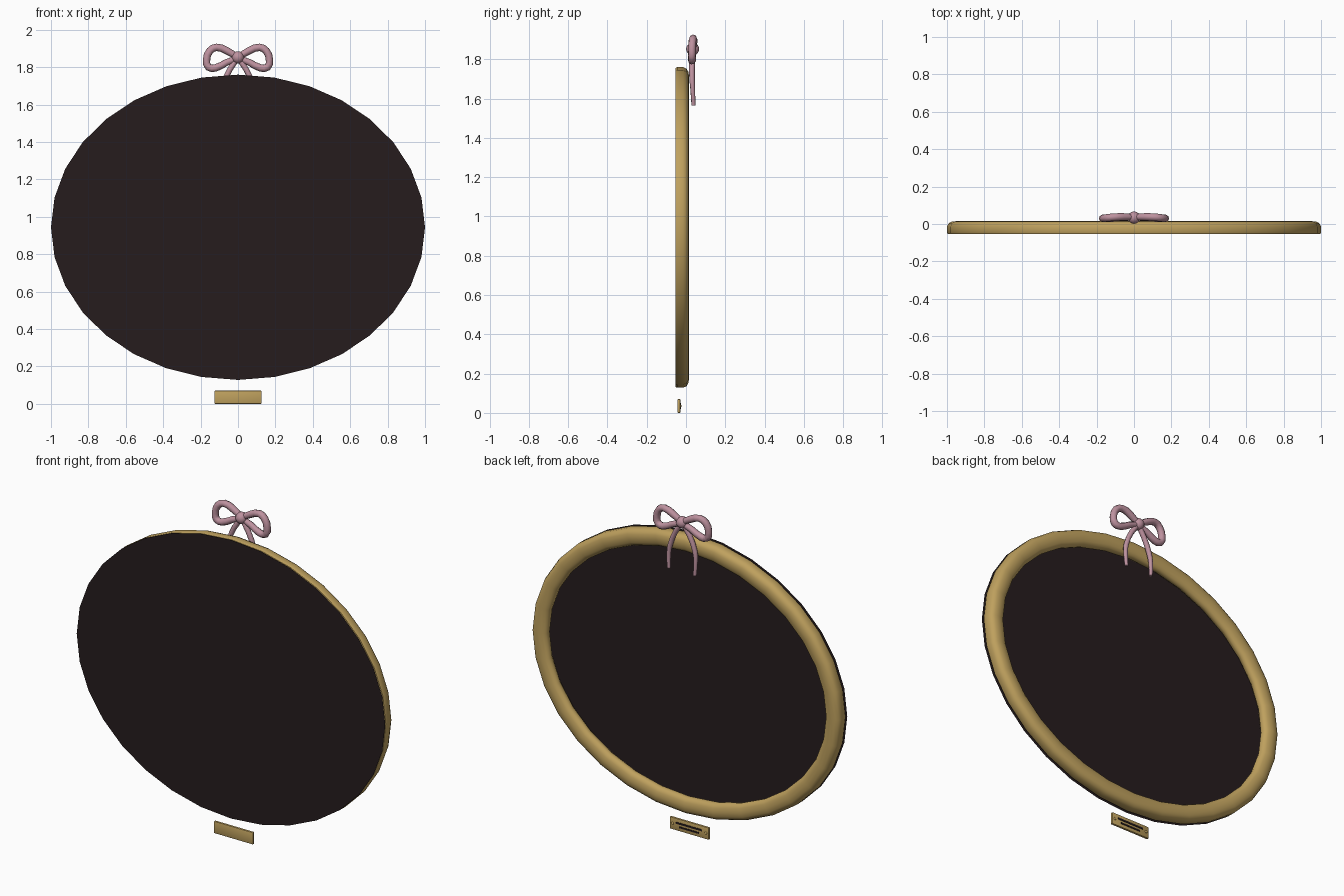
import bpy, bmesh, math
from mathutils import Matrix

if "Cube" in bpy.data.objects:
    bpy.data.objects.remove(bpy.data.objects["Cube"])

CZ = 0.944           # centre height of the oval
A, B = 1.0, 0.816    # oval half width and half height
N = 32


def material(name, rgb):
    m = bpy.data.materials.new(name)
    m.diffuse_color = (*rgb, 1)
    m.use_nodes = True
    m.node_tree.nodes["Principled BSDF"].inputs["Base Color"].default_value = m.diffuse_color
    return m


GOLD = material("antique gold", (0.52, 0.355, 0.112))
DARK = material("dark brown", (0.019, 0.0113, 0.0122))
PINK = material("dusty pink", (0.51, 0.285, 0.345))


def smooth(ob, angle):
    bpy.ops.object.select_all(action='DESELECT')
    bpy.context.view_layer.objects.active = ob
    ob.select_set(True)
    bpy.ops.object.shade_smooth_by_angle(angle=math.radians(angle))


def finish(name, bm, mat, angle=40, recalc=True):
    if recalc:
        bmesh.ops.recalc_face_normals(bm, faces=bm.faces)
    me = bpy.data.meshes.new(name)
    bm.to_mesh(me)
    bm.free()
    me.materials.append(mat)
    ob = bpy.data.objects.new(name, me)
    bpy.context.collection.objects.link(ob)
    smooth(ob, angle)
    return ob


def oval_ring(bm, inset, y):
    return [bm.verts.new(((A - inset) * math.sin(t), y, CZ + (B - inset) * math.cos(t)))
            for t in (2 * math.pi * i / N for i in range(N))]


# Rounded oval moulding, swept from an (inset, y) profile
profile = [(0.004, -0.054), (0, -0.045), (0, -0.015), (0.008, 0.003), (0.026, 0.013),
           (0.05, 0.015), (0.075, 0.011), (0.09, 0.002), (0.098, -0.012),
           (0.095, -0.03), (0.083, -0.046), (0.065, -0.054)]
bm = bmesh.new()
rings = [oval_ring(bm, w, y) for w, y in profile]
for k in range(len(rings)):
    r0, r1 = rings[k], rings[(k + 1) % len(rings)]
    for i in range(N):
        j = (i + 1) % N
        bm.faces.new((r0[i], r0[j], r1[j], r1[i]))
finish("oval_frame", bm, GOLD)

# Dark oval panel: a single sheet just clear of the frame
bm = bmesh.new()
face = bm.faces.new(oval_ring(bm, 0, -0.065))
face.normal_update()
if face.normal.y > 0:
    face.normal_flip()
finish("oval_panel", bm, DARK, recalc=False)


# Ribbon bow tubes; each point is (x, y, z, thickness)
def tube(name, pts, depth):
    cu = bpy.data.curves.new(name, 'CURVE')
    cu.dimensions = '3D'
    cu.bevel_depth = depth
    cu.bevel_resolution = 2
    cu.resolution_u = 2
    cu.use_fill_caps = True
    sp = cu.splines.new('BEZIER')
    sp.bezier_points.add(len(pts) - 1)
    for p, (x, y, z, r) in zip(sp.bezier_points, pts):
        p.co = (x, y, z)
        p.radius = r
        p.handle_left_type = p.handle_right_type = 'AUTO'
    cu.materials.append(PINK)
    ob = bpy.data.objects.new(name, cu)
    bpy.context.collection.objects.link(ob)
    bpy.ops.object.select_all(action='DESELECT')
    bpy.context.view_layer.objects.active = ob
    ob.select_set(True)
    bpy.ops.object.convert(target='MESH')
    smooth(bpy.context.object, 50)


loop = [(0, .036, 1.852, .8), (.06, .038, 1.888, 1), (.115, .036, 1.906, 1),
        (.15, .032, 1.888, 1), (.168, .03, 1.84, 1), (.158, .03, 1.80, 1),
        (.12, .031, 1.796, 1), (.06, .034, 1.826, .9), (0, .036, 1.848, .8)]
tail = [(0, .035, 1.85, 1.1), (.045, .031, 1.785, 1.1), (.08, .031, 1.70, 1.05),
        (.087, .034, 1.65, .9), (.084, .038, 1.565, .75)]
for side, s in (("left", -1), ("right", 1)):
    tube(side + "_bow_loop", [(s * x, y, z, r) for x, y, z, r in loop], 0.02)
    tube(side + "_bow_tail", [(s * x, y, z, r) for x, y, z, r in tail], 0.0135)

# Knot of the bow
bm = bmesh.new()
bmesh.ops.create_uvsphere(bm, u_segments=16, v_segments=10, radius=0.033,
                          matrix=Matrix.Translation((0, 0.034, 1.852)))
finish("bow_knot", bm, PINK, 60)


# Small plaque below the frame
def box(name, cx, cy, cz, sx, sy, sz, mat, bevel=0):
    bm = bmesh.new()
    bmesh.ops.create_cube(bm, size=1, matrix=Matrix.Translation((cx, cy, cz))
                          @ Matrix.Diagonal((sx, sy, sz, 1)))
    if bevel:
        bmesh.ops.bevel(bm, geom=bm.edges[:], offset=bevel, segments=2,
                        profile=0.5, affect='EDGES')
    finish(name, bm, mat)


box("plaque", 0, -0.036, 0.035, 0.252, 0.014, 0.07, GOLD, 0.003)
box("plaque_upper_line", 0, -0.028, 0.045, 0.17, 0.004, 0.010, DARK)
box("plaque_lower_line", 0, -0.028, 0.024, 0.13, 0.004, 0.009, DARK)
for side, s in (("left", -1), ("right", 1)):
    bm = bmesh.new()
    bmesh.ops.create_uvsphere(bm, u_segments=10, v_segments=6, radius=0.008,
                              matrix=Matrix.Translation((s * 0.108, -0.03, 0.035)))
    finish(side + "_plaque_screw", bm, GOLD, 60)
